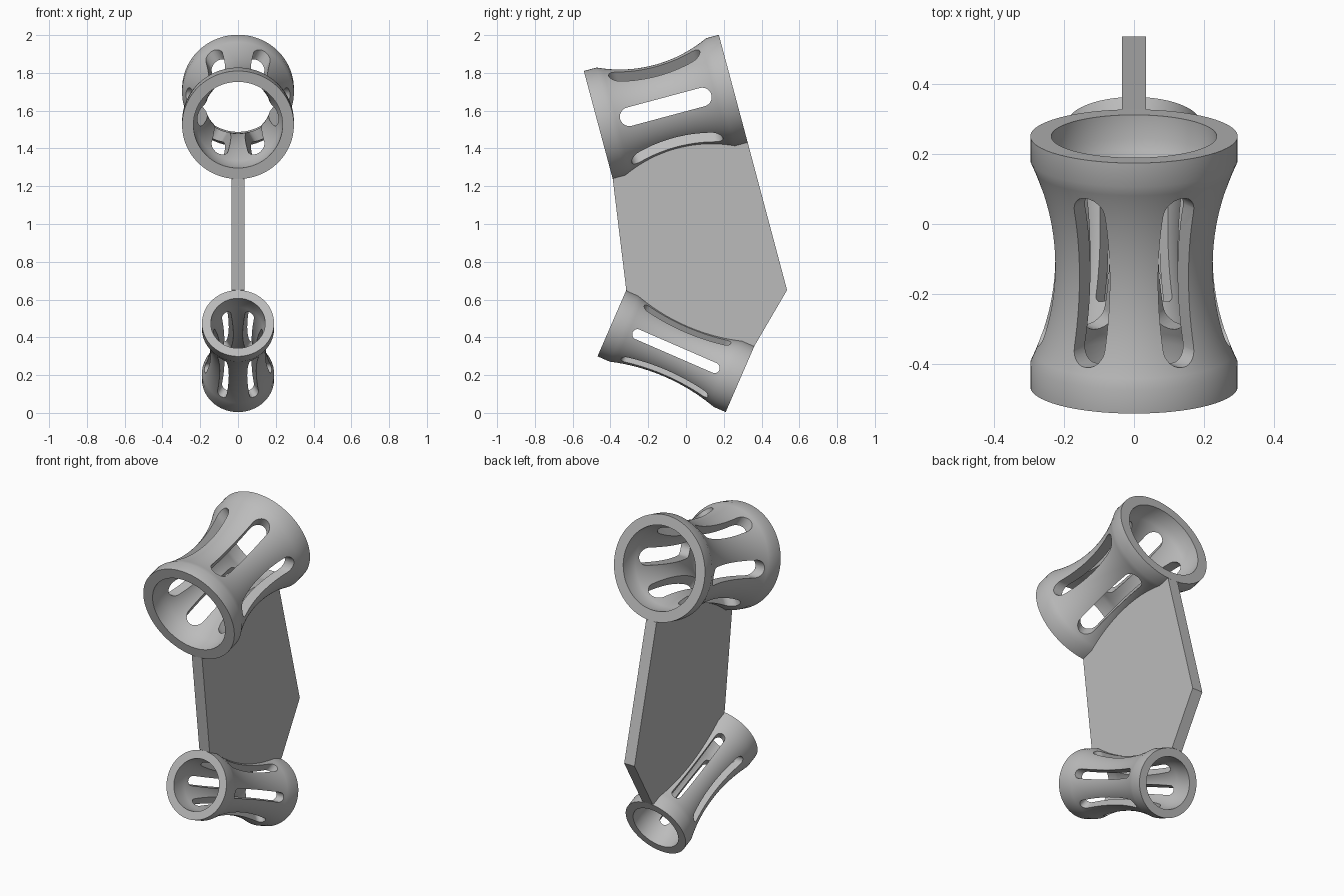
import bpy, bmesh, math
from mathutils import Matrix, Vector

cube = bpy.data.objects.get("Cube")
if cube:
    bpy.data.objects.remove(cube, do_unlink=True)

grey = bpy.data.materials.new("neutral_grey")
grey.use_nodes = True
COLOUR = (0.5, 0.5, 0.5, 1)
grey.diffuse_color = COLOUR
grey.node_tree.nodes["Principled BSDF"].inputs["Base Color"].default_value = COLOUR

LENGTH, COLLAR, SIDES, STEPS = 0.74, 0.07, 96, 20


def make_object(name, bm):
    bmesh.ops.recalc_face_normals(bm, faces=bm.faces)
    mesh = bpy.data.meshes.new(name)
    bm.to_mesh(mesh)
    bm.free()
    mesh.materials.append(grey)
    obj = bpy.data.objects.new(name, mesh)
    bpy.context.collection.objects.link(obj)
    return obj


def waisted_profile(radius, sag):
    """Collar, circular concave waist, collar: list of (position, radius)."""
    half = LENGTH / 2 - COLLAR
    arc_r = (half * half + sag * sag) / (2 * sag)
    points = [(-LENGTH / 2, radius)]
    for i in range(STEPS + 1):
        t = half * (2 * i / STEPS - 1)
        points.append((t, radius - sag + arc_r - math.sqrt(arc_r ** 2 - t * t)))
    return points + [(LENGTH / 2, radius)]


def prism(points, axis_offset):
    """Solid from a closed outline of vectors, extruded along axis_offset."""
    bm = bmesh.new()
    face = bm.faces.new([bm.verts.new(p) for p in points])
    ext = bmesh.ops.extrude_face_region(bm, geom=[face])
    moved = [g for g in ext["geom"] if isinstance(g, bmesh.types.BMVert)]
    bmesh.ops.translate(bm, verts=moved, vec=axis_offset)
    return bm


def slot_cutter(width, length, reach, angle):
    """Round-ended bar crossing the whole tube."""
    r, straight = width / 2, length / 2 - width / 2
    outline = []
    for end in (1, -1):
        for i in range(13):
            a = math.pi * i / 12
            outline.append(Vector((-reach, end * (straight + r * math.sin(a)),
                                   end * r * math.cos(a))))
    bm = prism(outline, Vector((2 * reach, 0, 0)))
    bmesh.ops.rotate(bm, verts=bm.verts, matrix=Matrix.Rotation(angle, 3, 'Y'))
    cutter = make_object("slot_cutter", bm)
    cutter.hide_render = True
    return cutter


def slotted_tube(name, radius, wall, sag, slot_width, placement):
    # Revolve the closed wall section round the tube axis
    outer = waisted_profile(radius, sag)
    section = outer + [(t, r - wall) for t, r in reversed(outer)]
    bm = bmesh.new()
    rings = []
    for s in range(SIDES):
        a = 2 * math.pi * s / SIDES
        rings.append([bm.verts.new((r * math.cos(a), t, r * math.sin(a)))
                      for t, r in section])
    n = len(section)
    for s in range(SIDES):
        a, b = rings[s], rings[(s + 1) % SIDES]
        for i in range(n):
            j = (i + 1) % n
            bm.faces.new((a[i], a[j], b[j], b[i]))
    tube = make_object(name, bm)

    # Three crossing bars cut six slots
    cutters = [slot_cutter(slot_width, 0.5, radius * 1.5, k * math.pi / 3)
               for k in range(3)]
    for cutter in cutters:
        mod = tube.modifiers.new("slot", 'BOOLEAN')
        mod.operation, mod.solver, mod.object = 'DIFFERENCE', 'EXACT', cutter
    bpy.context.view_layer.update()
    graph = bpy.context.evaluated_depsgraph_get()
    mesh = bpy.data.meshes.new_from_object(tube.evaluated_get(graph))
    tube.modifiers.clear()
    tube.data = mesh
    for cutter in cutters:
        bpy.data.objects.remove(cutter, do_unlink=True)
    mesh.materials.clear()
    mesh.materials.append(grey)
    mesh.polygons.foreach_set("use_smooth", [True] * len(mesh.polygons))
    mesh.set_sharp_from_angle(angle=math.radians(30))
    tube.matrix_world = placement


def contact_line(radius, wall, sag, placement, side):
    """Plate edge: meets the tube ends, runs inside the wall between them."""
    line = waisted_profile(radius, sag)
    sunk = [line[0]] + [(t, r - wall / 2) for t, r in line[1:-1]] + [line[-1]]
    return [placement @ Vector((0, t, side * r)) for t, r in sunk]


def place(y, z, degrees):
    return (Matrix.Translation((0, y, z))
            @ Matrix.Rotation(math.radians(degrees), 4, 'X'))


# Large upper tube and small lower tube
upper = dict(radius=0.296, wall=0.06, sag=0.066, placement=place(-0.107, 1.62, 15))
lower = dict(radius=0.191, wall=0.047, sag=0.043, placement=place(-0.053, 0.327, -23.5))
slotted_tube("upper_tube", slot_width=0.1, **upper)
slotted_tube("lower_tube", slot_width=0.055, **lower)

# Flat plate joining the tubes, with a pointed back edge
HALF = 0.034
outline = contact_line(side=-1, **upper)
outline.append(Vector((0, 0.535, 0.65)))
outline += reversed(contact_line(side=1, **lower))
bm = prism([p - Vector((HALF, 0, 0)) for p in outline], Vector((2 * HALF, 0, 0)))
make_object("connecting_plate", bm)
